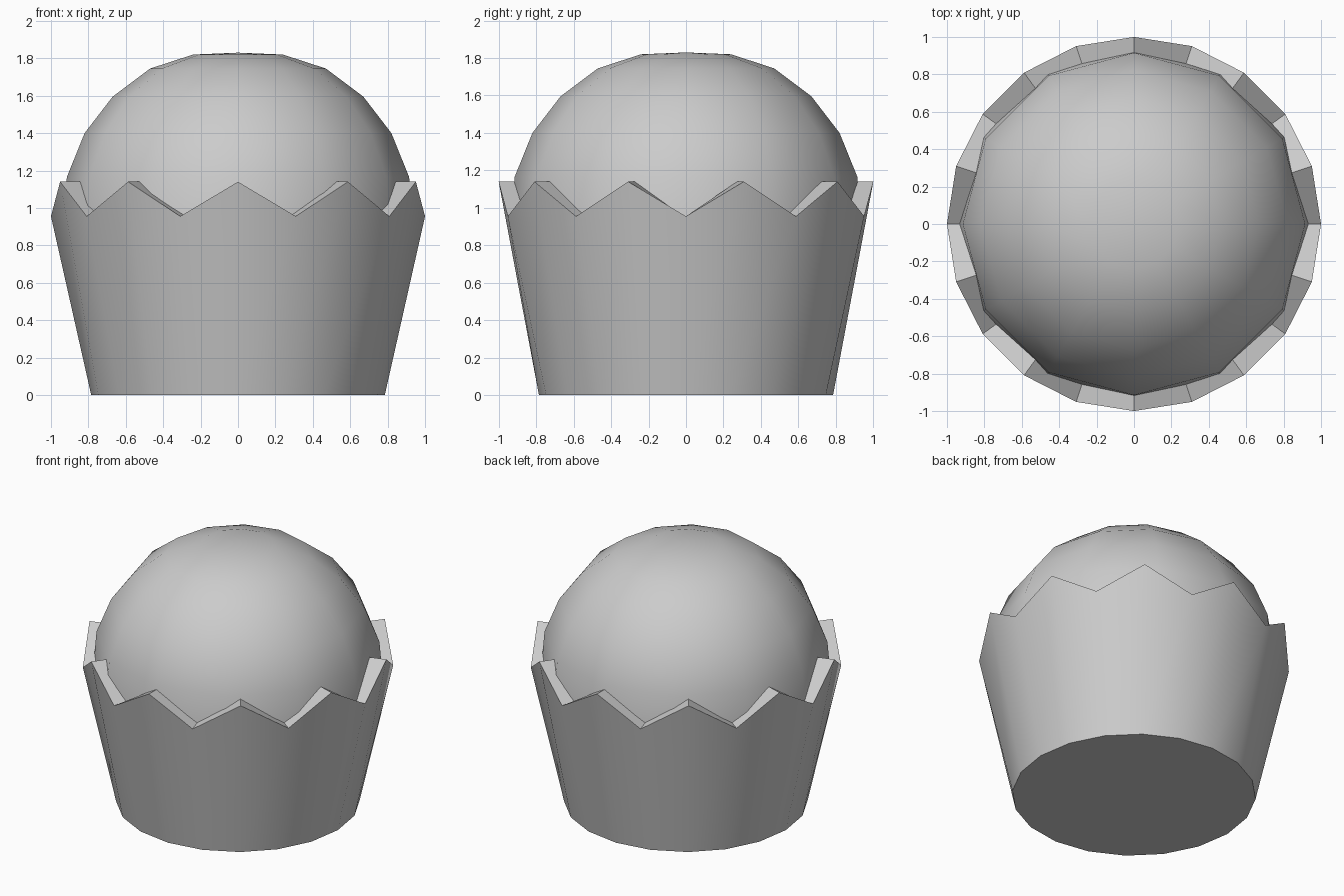
import bpy, bmesh
from math import sin, cos, pi, radians

if "Cube" in bpy.data.objects:
    bpy.data.objects.remove(bpy.data.objects["Cube"])


def ring(bm, n, r, z_of):
    return [bm.verts.new((r * cos(2 * pi * i / n), r * sin(2 * pi * i / n), z_of(i)))
            for i in range(n)]


def bridge(bm, a, b):
    n = len(a)
    for i in range(n):
        j = (i + 1) % n
        bm.faces.new((a[i], a[j], b[j], b[i]))


def finish(bm, name, angle):
    bmesh.ops.recalc_face_normals(bm, faces=bm.faces)
    mesh = bpy.data.meshes.new(name)
    bm.to_mesh(mesh)
    bm.free()
    ob = bpy.data.objects.new(name, mesh)
    bpy.context.collection.objects.link(ob)
    bpy.ops.object.select_all(action='DESELECT')
    bpy.context.view_layer.objects.active = ob
    ob.select_set(True)
    bpy.ops.object.shade_smooth_by_angle(angle=radians(angle))


def zigzag(i):
    return 1.14 if i % 2 else 0.955


# paper cup: tapered, 20 sides, zigzag rim with thickness, closed inside the cake
bm = bmesh.new()
loops = [ring(bm, 20, 0.785, lambda i: 0),
         ring(bm, 20, 1.0, zigzag),
         ring(bm, 20, 0.88, zigzag),
         ring(bm, 20, 0.86, lambda i: 0.9)]
for a, b in zip(loops, loops[1:]):
    bridge(bm, a, b)
bm.faces.new(loops[0])
bm.faces.new(loops[-1])
finish(bm, "paper_cup", 35)

# cake dome: 12 sides, slightly flattened crown
bm = bmesh.new()
profile = [(0.935, 0.92), (0.915, 1.165), (0.82, 1.40), (0.67, 1.595),
           (0.47, 1.745), (0.24, 1.82)]
loops = [ring(bm, 12, r, lambda i, z=z: z) for r, z in profile]
for a, b in zip(loops, loops[1:]):
    bridge(bm, a, b)
crown = bm.verts.new((0, 0, 1.83))
top = loops[-1]
for i in range(12):
    bm.faces.new((top[i], top[(i + 1) % 12], crown))
bm.faces.new(loops[0])
finish(bm, "cake_dome", 40)
